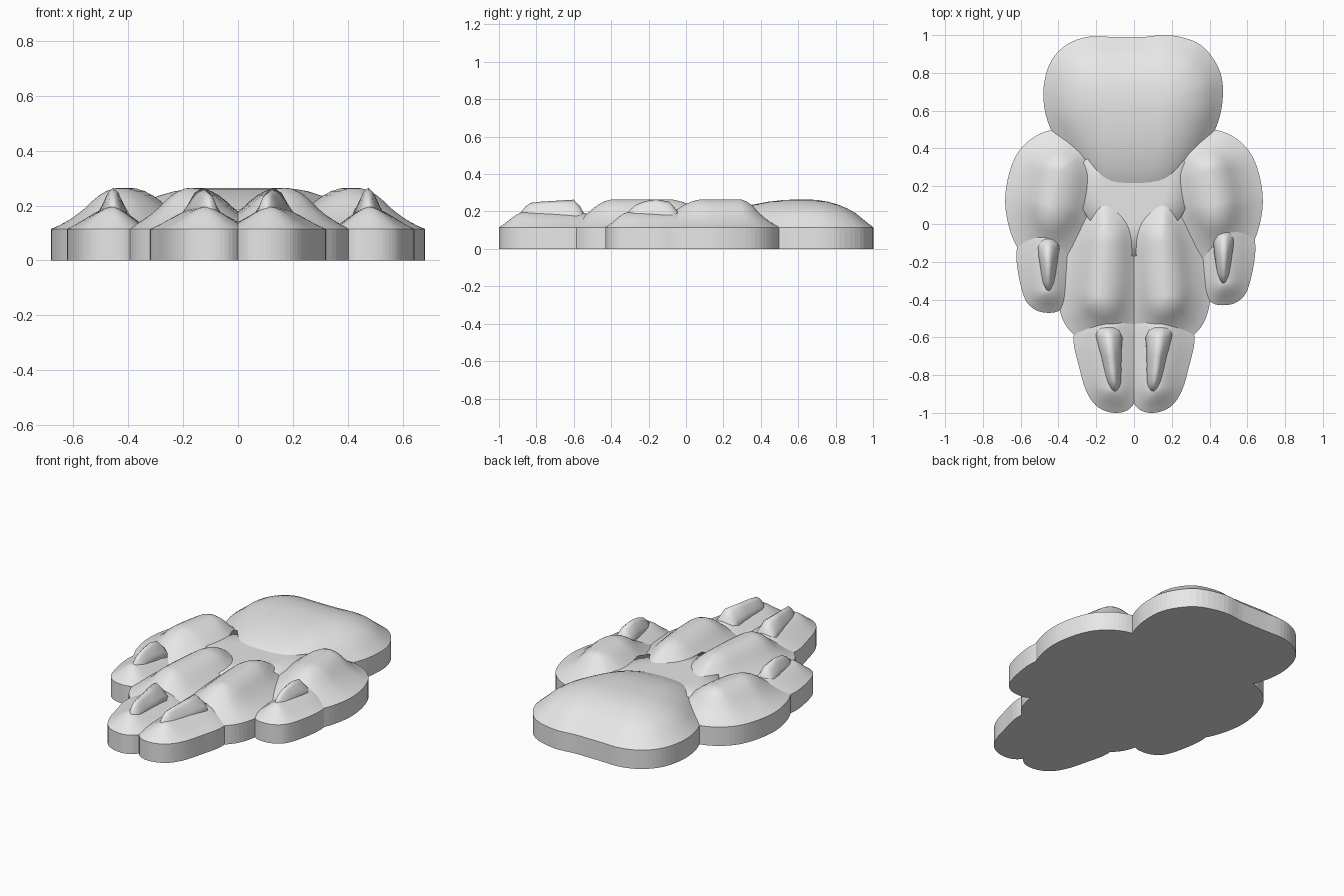
import bpy, bmesh
from mathutils import Vector

if "Cube" in bpy.data.objects:
    bpy.data.objects.remove(bpy.data.objects["Cube"], do_unlink=True)

grey = bpy.data.materials.new("plain_grey")
grey.use_nodes = True
grey.diffuse_color = (0.8, 0.8, 0.8, 1)
grey.node_tree.nodes["Principled BSDF"].inputs["Base Color"].default_value = (0.8, 0.8, 0.8, 1)

RIM = 0.115

# Rise from the rim to the ridge: (fraction of the way in, height)
DOME = [(0, RIM), (.12, .128), (.25, .146), (.38, .168), (.5, .192), (.6, .217),
        (.7, .238), (.8, .253), (.9, .262), (.97, .265)]
BROAD = [(0, RIM), (.08, .138), (.17, .165), (.25, .19), (.37, .215), (.5, .236),
         (.65, .252), (.8, .261), (.95, .265)]
LOW = [(0, RIM), (.2, .132), (.4, .152), (.6, .172), (.8, .188), (.95, .195)]
PLATE = [(0, RIM), (.03, .188), (.5, .188)]


def smooth_loop(points, steps=5):
    """Closed curve through the points."""
    pts = [Vector(p) for p in points]
    n, out = len(pts), []
    for i in range(n):
        a, b, c, d = (pts[(i + k - 1) % n] for k in range(4))
        for s in range(steps):
            t = s / steps
            out.append(0.5 * (2 * b + (c - a) * t + (2 * a - 5 * b + 4 * c - d) * t ** 2
                              + (3 * b - a - 3 * c + d) * t ** 3))
    return out


def nearest(p, a, b):
    d = b - a
    return a + d * max(0, min(1, (p - a).dot(d) / d.length_squared))


def make_object(name, bm, smooth_from=None):
    bmesh.ops.recalc_face_normals(bm, faces=bm.faces)
    for f in bm.faces:
        f.smooth = f.calc_center_median().z > RIM
    me = bpy.data.meshes.new(name)
    bm.to_mesh(me)
    bm.free()
    me.materials.append(grey)
    ob = bpy.data.objects.new(name, me)
    bpy.context.collection.objects.link(ob)
    return ob


def loft(name, rings):
    bm = bmesh.new()
    loops = [[bm.verts.new(p) for p in ring] for ring in rings]
    n = len(loops[0])
    for lo, hi in zip(loops, loops[1:]):
        for i in range(n):
            j = (i + 1) % n
            bm.faces.new((lo[i], lo[j], hi[j], hi[i]))
    bm.faces.new(loops[0])
    bm.faces.new(loops[-1])
    return make_object(name, bm)


def pad(name, outline, ridge, profile, side=1, shift=(0, 0)):
    """Straight wall up to the rim, then a swelling that closes on a ridge line."""
    def place(p):
        return Vector(((p[0] + shift[0]) * side, p[1] + shift[1]))
    edge = smooth_loop([place(p) for p in outline])
    a, b = (place(p) for p in ridge)
    rings = [[(p.x, p.y, 0) for p in edge]]
    for t, z in profile:
        ring = [p.lerp(nearest(p, a, b), t) for p in edge]
        rings.append([(p.x, p.y, z) for p in ring])
    return loft(name, rings)


def claw(name, stations, side, shift=(0, 0)):
    """Tapering ridge; each station is y, centre x, half width, top height."""
    foot = 0.15
    section = [(-1, 0), (-.62, .45), (-.32, .85), (0, 1), (.32, .85), (.62, .45), (1, 0)]
    rings = [[((cx + shift[0] + u * w) * side, y + shift[1], foot + v * (top - foot))
              for u, v in section] for y, cx, w, top in stations]
    return loft(name, rings)


# Broad rear pad
pad("rear_pad",
    [(-.25, .99), (-.1, .99), (.05, .99), (.19, 1), (.35, .95), (.45, .82), (.47, .67),
     (.43, .5), (.29, .23), (.13, .1), (-.13, .1), (-.29, .25), (-.44, .5),
     (-.48, .68), (-.45, .84), (-.37, .94)],
    [(-.1, .63), (.14, .63)], BROAD)

# Flat middle between the pads
pad("centre_plate",
    [(-.27, .34), (0, .4), (.27, .34), (.28, .08), (.1, -.12), (0, -.18), (-.1, -.12), (-.28, .08)],
    [(-.02, .15), (.02, .15)], PLATE)

for side, word in ((1, "right"), (-1, "left")):
    # Outer pad with its short toe
    pad(word + "_outer_pad",
        [(-.42, .5), (-.53, .46), (-.62, .37), (-.67, .23), (-.68, .08), (-.64, -.08),
         (-.56, -.2), (-.44, -.25), (-.29, -.19), (-.15, 0), (-.1, .2), (-.17, .41), (-.3, .49)],
        [(-.43, .1), (-.4, .28)], DOME, side)
    shift = (0, 0) if side == 1 else (-.02, .04)
    pad(word + "_outer_toe",
        [(-.62, -.13), (-.615, -.25), (-.58, -.39), (-.53, -.45), (-.46, -.47), (-.39, -.455),
         (-.34, -.38), (-.32, -.2), (-.34, 0), (-.46, .05), (-.58, 0)],
        [(-.46, -.35), (-.46, -.1)], LOW, side, shift)
    claw(word + "_outer_claw",
         [(-.07, -.455, .065, .18), (-.1, -.455, .07, .22), (-.13, -.455, .07, .252),
          (-.2, -.455, .06, .265), (-.26, -.455, .052, .255), (-.31, -.455, .045, .235),
          (-.36, -.455, .03, .19)], side, shift)
    # Inner pad with its long toe
    pad(word + "_inner_pad",
        [(-.15, .28), (-.29, .15), (-.37, -.05), (-.41, -.28), (-.39, -.47), (-.325, -.58),
         (-.2, -.66), (-.05, -.65), (.07, -.5), (.12, -.2), (.06, .1)],
        [(-.17, -.38), (-.15, -.1)], DOME, side)
    pad(word + "_inner_toe",
        [(-.32, -.6), (-.29, -.76), (-.25, -.89), (-.19, -.97), (-.1, -1), (-.02, -.975),
         (.03, -.88), (.05, -.7), (.03, -.48), (-.13, -.4), (-.27, -.46)],
        [(-.12, -.87), (-.14, -.56)], LOW, side)
    claw(word + "_inner_claw",
         [(-.54, -.135, .08, .18), (-.565, -.135, .085, .225), (-.6, -.132, .085, .263),
          (-.7, -.122, .07, .257), (-.78, -.114, .06, .252), (-.83, -.108, .052, .246),
          (-.86, -.105, .045, .225), (-.89, -.103, .03, .185)], side)
